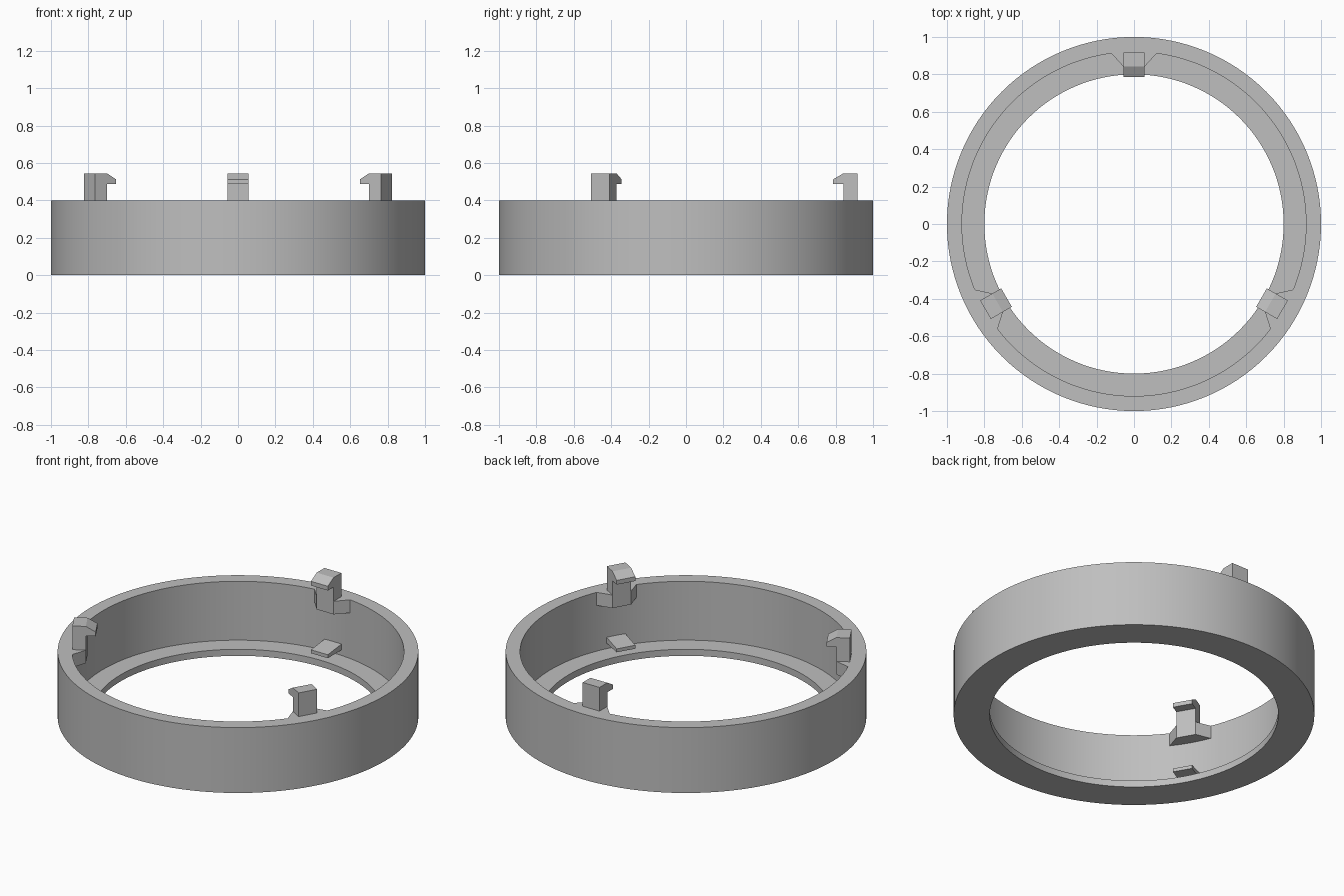
import bpy, bmesh, math
from mathutils import Matrix, Vector

cube = bpy.data.objects.get("Cube")
if cube:
    bpy.data.objects.remove(cube, do_unlink=True)

grey = bpy.data.materials.new("plain grey")
grey.use_nodes = True
colour = (0.52, 0.52, 0.52, 1)
grey.diffuse_color = colour
grey.node_tree.nodes["Principled BSDF"].inputs["Base Color"].default_value = colour


def finish(name, bm):
    bmesh.ops.recalc_face_normals(bm, faces=bm.faces)
    mesh = bpy.data.meshes.new(name)
    bm.to_mesh(mesh)
    bm.free()
    mesh.materials.append(grey)
    obj = bpy.data.objects.new(name, mesh)
    bpy.context.collection.objects.link(obj)
    return obj


def prism(name, points, offset, angle):
    """Extrude a flat outline along offset and turn it around the ring axis."""
    bm = bmesh.new()
    face = bm.faces.new([bm.verts.new(p) for p in points])
    side = bmesh.ops.extrude_face_region(bm, geom=[face])["geom"]
    moved = [v for v in side if isinstance(v, bmesh.types.BMVert)]
    bmesh.ops.translate(bm, verts=moved, vec=Vector(offset))
    bm.transform(Matrix.Rotation(angle, 4, "Z"))
    return finish(name, bm)


# Ring wall with a thin inward lip at the bottom, turned from one profile
profile = [(1, 0), (1, 0.4), (0.92, 0.4), (0.92, 0.04), (0.8, 0.04), (0.8, 0)]
steps = 128
bm = bmesh.new()
loops = []
for i in range(steps):
    a = math.tau * i / steps
    loops.append([bm.verts.new((r * math.cos(a), r * math.sin(a), z)) for r, z in profile])
for i in range(steps):
    here, after = loops[i], loops[(i + 1) % steps]
    for j in range(len(profile)):
        k = (j + 1) % len(profile)
        bm.faces.new((here[j], after[j], after[k], here[k]))
ring = finish("ring", bm)
bpy.context.view_layer.objects.active = ring
ring.select_set(True)
bpy.ops.object.shade_smooth_by_angle(angle=math.radians(30))

# Three clips, each with a bracket on the wall and a tab above the lip
half = 0.057
hook = [(0.917, 0.4), (0.917, 0.545), (0.842, 0.545), (0.787, 0.513),
        (0.787, 0.487), (0.842, 0.487), (0.842, 0.4)]
tab = [(0.925, 0.073), (0.925, 0.11), (0.787, 0.094), (0.787, 0.073)]
bracket = [(-half, 0.842), (half, 0.842), (0.123, 0.914), (0, 0.924), (-0.123, 0.914)]
for side, turn in (("back", 0), ("right", 1), ("left", 2)):
    angle = math.tau * turn / 3
    for part, outline in (("clip", hook), ("lip_tab", tab)):
        prism(f"{side}_{part}", [(-half, y, z) for y, z in outline], (2 * half, 0, 0), angle)
    prism(f"{side}_bracket", [(x, y, 0.32) for x, y in bracket], (0, 0, 0.08), angle)
